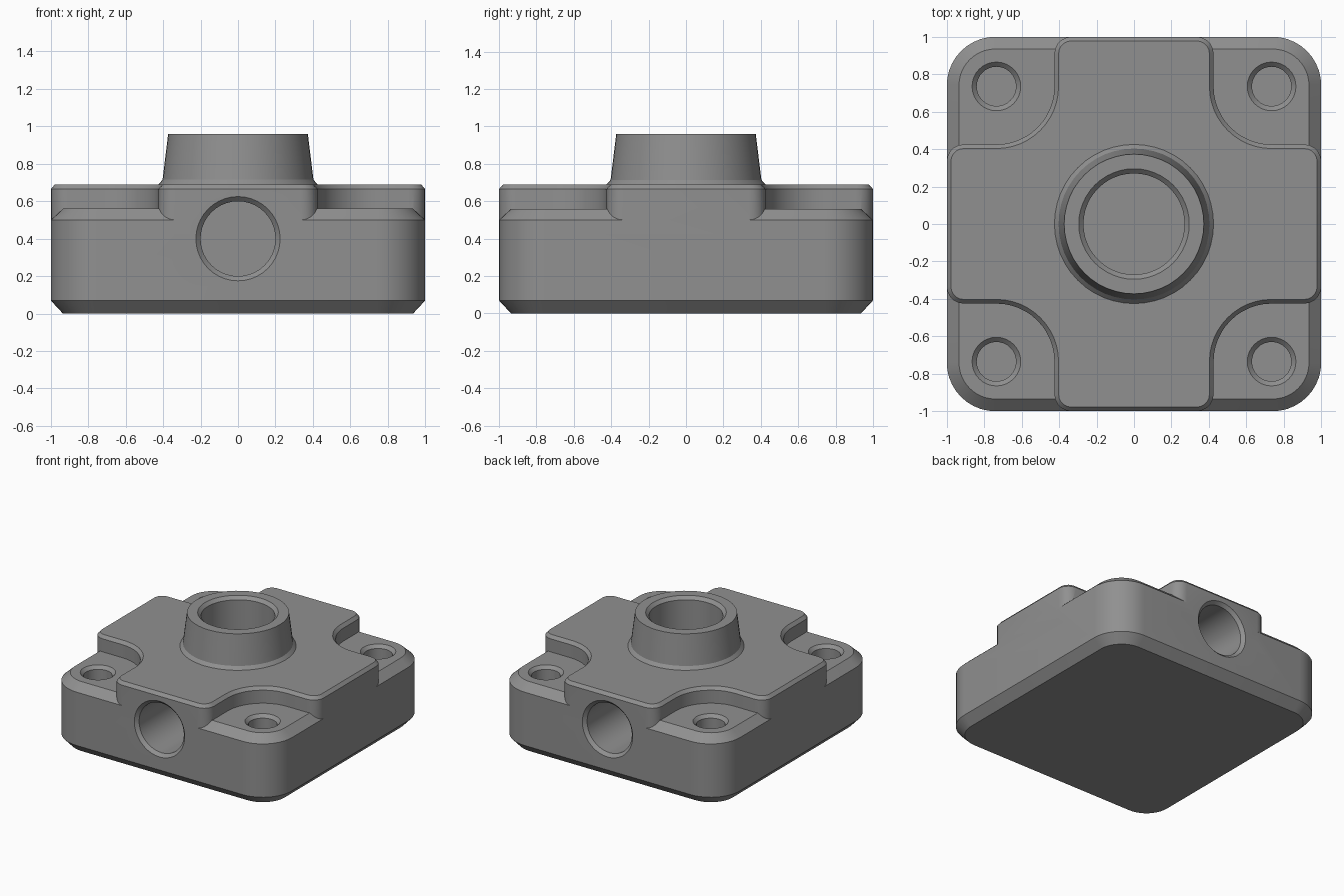
import bpy, bmesh, math
from math import cos, sin, pi
from mathutils import Matrix

cube = bpy.data.objects.get("Cube")
if cube:
    bpy.data.objects.remove(cube, do_unlink=True)

grey = bpy.data.materials.new("machined grey")
grey.use_nodes = True
grey.diffuse_color = (0.28, 0.28, 0.28, 1)
grey.node_tree.nodes["Principled BSDF"].inputs["Base Color"].default_value = grey.diffuse_color


def arc(cx, cy, r, start, end, n=8):
    """Points on an arc, angles in quarter turns."""
    angles = [(start + (end - start) * i / n) * pi / 2 for i in range(n + 1)]
    return [(cx + r * cos(a), cy + r * sin(a)) for a in angles]


def four_way(quarter):
    """Repeat a quarter outline around z."""
    points = list(quarter)
    for _ in range(3):
        quarter = [(-y, x) for x, y in quarter]
        points += quarter
    return points


def rounded_square(inset):
    r = 0.26 - inset
    c = 1 - inset - r
    return four_way(arc(c, c, r, 0, 1, 10))


def cross(inset):
    """Cross outline: rounded ends and hollow corners around the screw holes."""
    end, half, r = 1 - inset, 0.425 - inset, 0.09 - inset
    seat = 0.735
    return four_way(arc(end - r, half - r, r, 0, 1, 5)
                    + arc(seat, seat, seat - half, 3, 2, 12)
                    + arc(half - r, end - r, r, 0, 1, 5))


def loft(name, rings):
    """Closed solid through outlines given as (z, points)."""
    bm = bmesh.new()
    loops = [[bm.verts.new((x, y, z)) for x, y in pts] for z, pts in rings]
    n = len(loops[0])
    for low, high in zip(loops, loops[1:]):
        for i in range(n):
            j = (i + 1) % n
            bm.faces.new((low[i], low[j], high[j], high[i]))
    bm.faces.new(loops[0][::-1])
    bm.faces.new(loops[-1])
    bmesh.ops.recalc_face_normals(bm, faces=bm.faces)
    mesh = bpy.data.meshes.new(name)
    bm.to_mesh(mesh)
    bm.free()
    mesh.materials.append(grey)
    obj = bpy.data.objects.new(name, mesh)
    bpy.context.collection.objects.link(obj)
    return obj


def turned(name, profile, n=48):
    """Solid of revolution through (z, radius) steps."""
    return loft(name, [(z, arc(0, 0, r, 0, 4, n)[:-1]) for z, r in profile])


def combine(target, tool, operation):
    mod = target.modifiers.new(tool.name, 'BOOLEAN')
    mod.operation = operation
    mod.solver = 'EXACT'
    mod.object = tool
    bpy.context.view_layer.objects.active = target
    bpy.ops.object.modifier_apply(modifier=mod.name)
    bpy.data.objects.remove(tool, do_unlink=True)


# Base block with chamfered bottom and corner seats
body = loft("valve_block", [(0, rounded_square(0.065)), (0.07, rounded_square(0)),
                            (0.5, rounded_square(0)), (0.56, rounded_square(0.065))])

# Raised cross and tapered central boss with a flared foot
combine(body, loft("raised_cross", [(0.4, cross(0)), (0.665, cross(0)),
                                    (0.69, cross(0.022))]), 'UNION')
combine(body, turned("centre_boss", [(0.6, 0.425), (0.69, 0.425), (0.715, 0.403),
                                     (0.96, 0.373)]), 'UNION')

# Central bore
combine(body, turned("bore", [(0.3, 0.27), (0.935, 0.27), (0.96, 0.295),
                              (1.0, 0.295)]), 'DIFFERENCE')

# Screw holes in the four corners
for sx in (-1, 1):
    for sy in (-1, 1):
        hole = turned("screw_hole", [(0.2, 0.105), (0.535, 0.105), (0.56, 0.13),
                                     (0.6, 0.13)], 32)
        hole.data.transform(Matrix.Translation((sx * 0.735, sy * 0.735, 0)))
        combine(body, hole, 'DIFFERENCE')

# Side ports at front and back
for side in (-1, 1):
    port = turned("side_port", [(0.5, 0.2), (0.975, 0.2), (1.0, 0.225), (1.1, 0.225)], 40)
    port.data.transform(Matrix.Translation((0, 0, 0.4))
                        @ Matrix.Rotation(-side * pi / 2, 4, 'X'))
    combine(body, port, 'DIFFERENCE')

# Smooth round walls, crisp chamfers
bpy.ops.object.select_all(action='DESELECT')
body.select_set(True)
bpy.context.view_layer.objects.active = body
bpy.ops.object.shade_smooth_by_angle(angle=math.radians(25))
